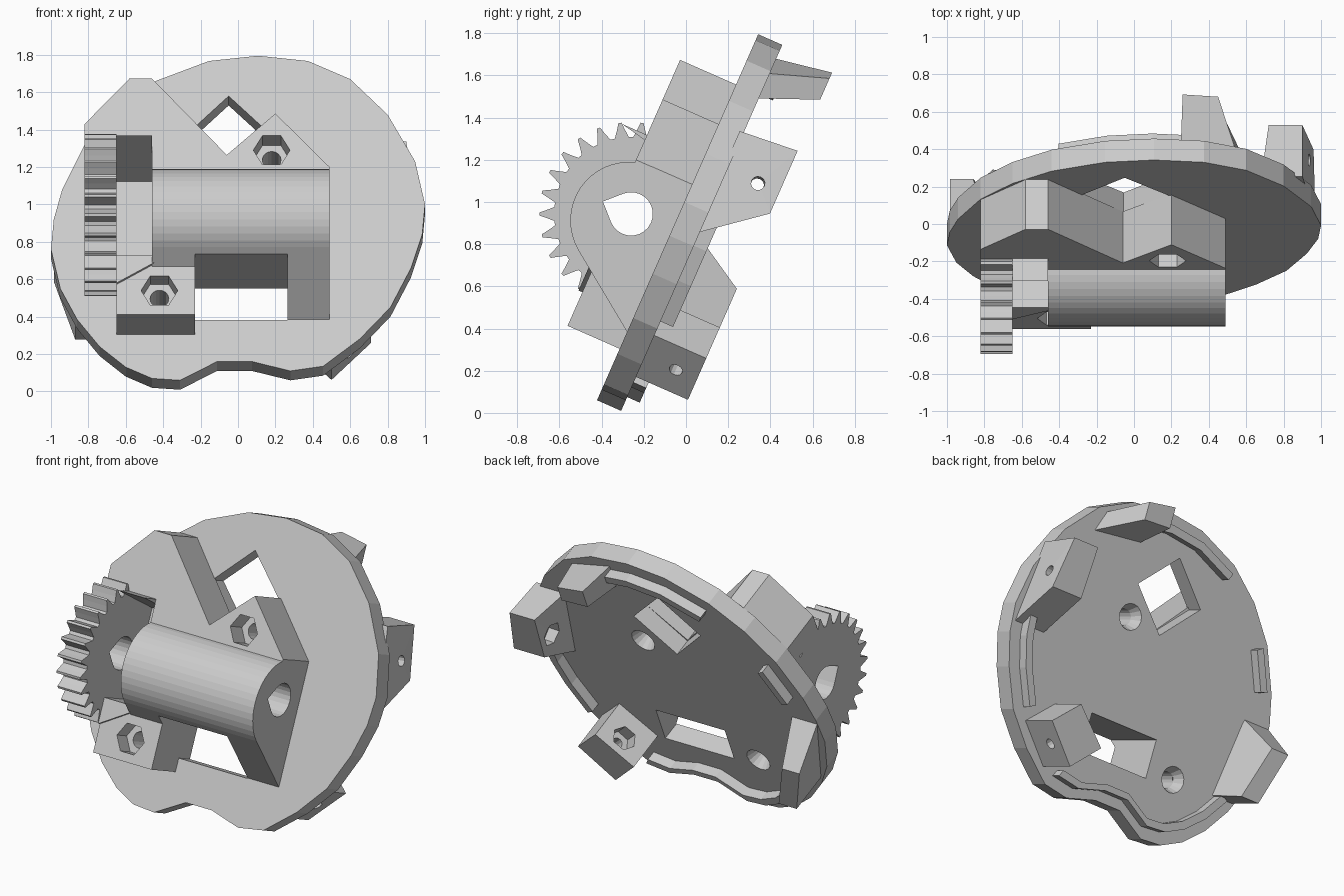
import bpy, bmesh
from math import sin, cos, pi, radians
from mathutils import Matrix, Vector

if "Cube" in bpy.data.objects:
    bpy.data.objects.remove(bpy.data.objects["Cube"], do_unlink=True)

# Tilted working frame: x across, v up the plate, f out of its front face
S, C = 0.403, 0.915
FRAME = Matrix(((1, 0, 0, 0), (0, S, -C, -0.063), (0, C, S, 0.875), (0, 0, 0, 1)))
BACK = -0.125

grey = bpy.data.materials.new("light grey plastic")
grey.use_nodes = True
grey.diffuse_color = (0.6, 0.6, 0.6, 1)
grey.node_tree.nodes["Principled BSDF"].inputs["Base Color"].default_value = (0.6, 0.6, 0.6, 1)


def loft(name, ring_a, ring_b):
    """Closed solid between two matching rings of frame points."""
    bm = bmesh.new()
    a = [bm.verts.new(FRAME @ Vector(p)) for p in ring_a]
    b = [bm.verts.new(FRAME @ Vector(p)) for p in ring_b]
    n = len(a)
    bm.faces.new(a)
    bm.faces.new(b[::-1])
    for i in range(n):
        j = (i + 1) % n
        bm.faces.new((a[i], b[i], b[j], a[j]))
    bmesh.ops.recalc_face_normals(bm, faces=bm.faces)
    mesh = bpy.data.meshes.new(name)
    bm.to_mesh(mesh)
    bm.free()
    mesh.materials.append(grey)
    ob = bpy.data.objects.new(name, mesh)
    bpy.context.collection.objects.link(ob)
    return ob


def slab(name, pts, f0, f1):
    return loft(name, [(x, v, f0) for x, v in pts], [(x, v, f1) for x, v in pts])


def bar(name, pts, x0, x1):
    return loft(name, [(x0, v, f) for v, f in pts], [(x1, v, f) for v, f in pts])


def rect(x0, x1, v0, v1):
    return [(x0, v0), (x1, v0), (x1, v1), (x0, v1)]


def rod(name, p, q, r, n, r2=None):
    """Prism or cone frustum between two frame points."""
    p, q = Vector(p), Vector(q)
    rot = (q - p).to_track_quat('Z', 'Y')
    ring = [rot @ Vector((cos(2 * pi * i / n), sin(2 * pi * i / n), 0)) for i in range(n)]
    return loft(name, [p + r * d for d in ring], [q + (r2 or r) * d for d in ring])


def cut(parts, cutters):
    for ob in parts:
        for c in cutters:
            m = ob.modifiers.new("cut", 'BOOLEAN')
            m.operation, m.solver, m.object = 'DIFFERENCE', 'EXACT', c
            bpy.context.view_layer.objects.active = ob
            bpy.ops.object.modifier_apply(modifier=m.name)
    for c in cutters:
        bpy.data.objects.remove(c, do_unlink=True)


# Base plate, outline as seen square from the front (x, height)
outline = [(0.107, 1.795), (0.374, 1.767), (0.6, 1.67), (0.8, 1.48), (0.947, 1.23),
           (1.0, 1.0), (0.985, 0.84), (0.925, 0.66), (0.815, 0.45), (0.65, 0.28),
           (0.455, 0.135), (0.28, 0.11), (0.075, 0.16), (-0.112, 0.16), (-0.31, 0.06),
           (-0.46, 0.07), (-0.6, 0.13), (-0.74, 0.24), (-0.86, 0.385), (-0.95, 0.55),
           (-1.0, 0.76), (-0.985, 0.92), (-0.94, 1.08), (-0.82, 1.32), (-0.65, 1.51),
           (-0.44, 1.66), (-0.155, 1.767)]
outline = [(x, (z - 0.875) / C) for x, z in outline]
plate = slab("base_plate", outline, BACK, 0)

# Notched arm block on the front
arm = slab("arm_block", [(-0.82, 0.34), (-0.82, 0.479), (-0.58, 0.745), (-0.46, 0.745),
                         (-0.06, 0.298), (0.2, 0.54), (0.49, 0.227), (0.49, 0.15),
                         (-0.46, 0.15), (-0.46, 0.34)], -0.01, 0.29)
bar("arm_wedge", [(0.268, -0.01), (0.356, 0.42), (0.356, 0.28), (0.36, -0.01)], -0.65, -0.46)

# Bearing housing: round nose with a sloping lower web
nose = [(-0.05 + 0.278 * cos(radians(a)), 0.205 + 0.278 * sin(radians(a)))
        for a in range(0, 146, 8)]
housing = bar("bearing_housing", [(0.228, -0.01)] + nose + [(-0.537, 0), (-0.537, -0.01)],
              -0.46, 0.49)

# Nut block with a raised corner
nut_block = slab("nut_block", rect(-0.65, -0.23, -0.624, -0.29), -0.01, 0.27)
slab("nut_block_corner", [(-0.65, -0.45), (-0.38, -0.29), (-0.65, -0.29)], 0.2, 0.29)

# Gear, trimmed where it meets the plate
TEETH, AX_V, AX_F = 26, -0.017, 0.208
profile = []
for i in range(TEETH):
    for step, r in ((-0.38, 0.365), (-0.2, 0.4), (-0.07, 0.435), (0.07, 0.435),
                    (0.2, 0.4), (0.38, 0.365)):
        a = radians(113.8) + 2 * pi * (i + step) / TEETH
        profile.append((AX_V + r * cos(a), AX_F + r * sin(a)))
gear = bar("gear", profile, -0.82, -0.65)
cut([gear], [slab("trim", rect(-1, 0, -1, 1), -0.6, -0.01)])

# Teardrop shaft hole
drop = [(AX_V + 0.103 * cos(radians(a)), AX_F + 0.103 * sin(radians(a)))
        for a in range(135, 406, 15)] + [(AX_V, AX_F + 0.146)]
cut([gear, housing], [bar("shaft", drop, -1, 1)])

# Window, diamond opening and screw holes
cut([plate, housing], [slab("window", rect(-0.23, 0.265, -0.54, -0.3), -0.4, 0.6)])
cut([plate], [slab("diamond", [(-0.05, 0.77), (-0.29, 0.53), (-0.055, 0.29), (0.19, 0.53)],
                   -0.3, 0.1)])
for x, v, parts in ((0.18, 0.326, [plate, arm]), (-0.42, -0.485, [plate, housing, nut_block])):
    cut(parts, [rod("pocket", (x, v, 0.16), (x, v, 0.4), 0.098, 6),
                rod("screw", (x, v, -0.3), (x, v, 0.4), 0.05, 16),
                rod("sink", (x, v, BACK - 0.02), (x, v, -0.06), 0.09, 16, 0.05)])


# Lugs on the back
def lug(name, base, tip):
    return loft(name, [(x, v, BACK + 0.02) for x, v in base], [(x, v, -0.394) for x, v in tip])


lug("top_lug", [(0.25, 0.93), (0.55, 0.85), (0.6, 0.72), (0.25, 0.76)],
    [(0.26, 0.98), (0.45, 0.95), (0.45, 0.84), (0.26, 0.85)])
lug("right_lug", [(-0.985, 0.03), (-0.8, 0.03), (-0.72, -0.48), (-0.87, -0.48)],
    [(-0.985, -0.14), (-0.86, -0.14), (-0.74, -0.48), (-0.87, -0.48)])
side = lug("left_lug", [(0.68, 0.55), (0.9, 0.55), (0.97, 0.02), (0.75, 0.02)],
           [(0.72, 0.575), (0.9, 0.575), (0.96, 0.25), (0.74, 0.25)])
corner = [(0.5, -0.715), (0.71, -0.5), (0.54, -0.34), (0.32, -0.54)]
low = lug("lower_lug", corner, corner)
for ob, inner, outer in ((side, Vector((0.7, 0.34, -0.284)), Vector((0.96, 0.36, -0.284))),
                         (low, Vector((0.43, -0.44, -0.284)), Vector((0.605, -0.61, -0.284)))):
    d = (outer - inner).normalized()
    cut([ob], [rod("pocket", inner - d * 0.1, inner + d * 0.1, 0.075, 6),
               rod("screw", inner - d * 0.2, outer + d * 0.2, 0.033, 12)])

# Low ridges following the rim on the back
for name, first, last in (("top_ridge", 25, 28), ("left_ridge", 4, 8),
                          ("bottom_ridge", 10, 18), ("right_ridge", 22, 23)):
    run = [outline[i % len(outline)] for i in range(first, last + 1)]
    strip = [(x * 0.92, v * 0.92) for x, v in run] + [(x * 0.87, v * 0.87) for x, v in run[::-1]]
    slab(name, strip, -0.19, BACK + 0.01)
